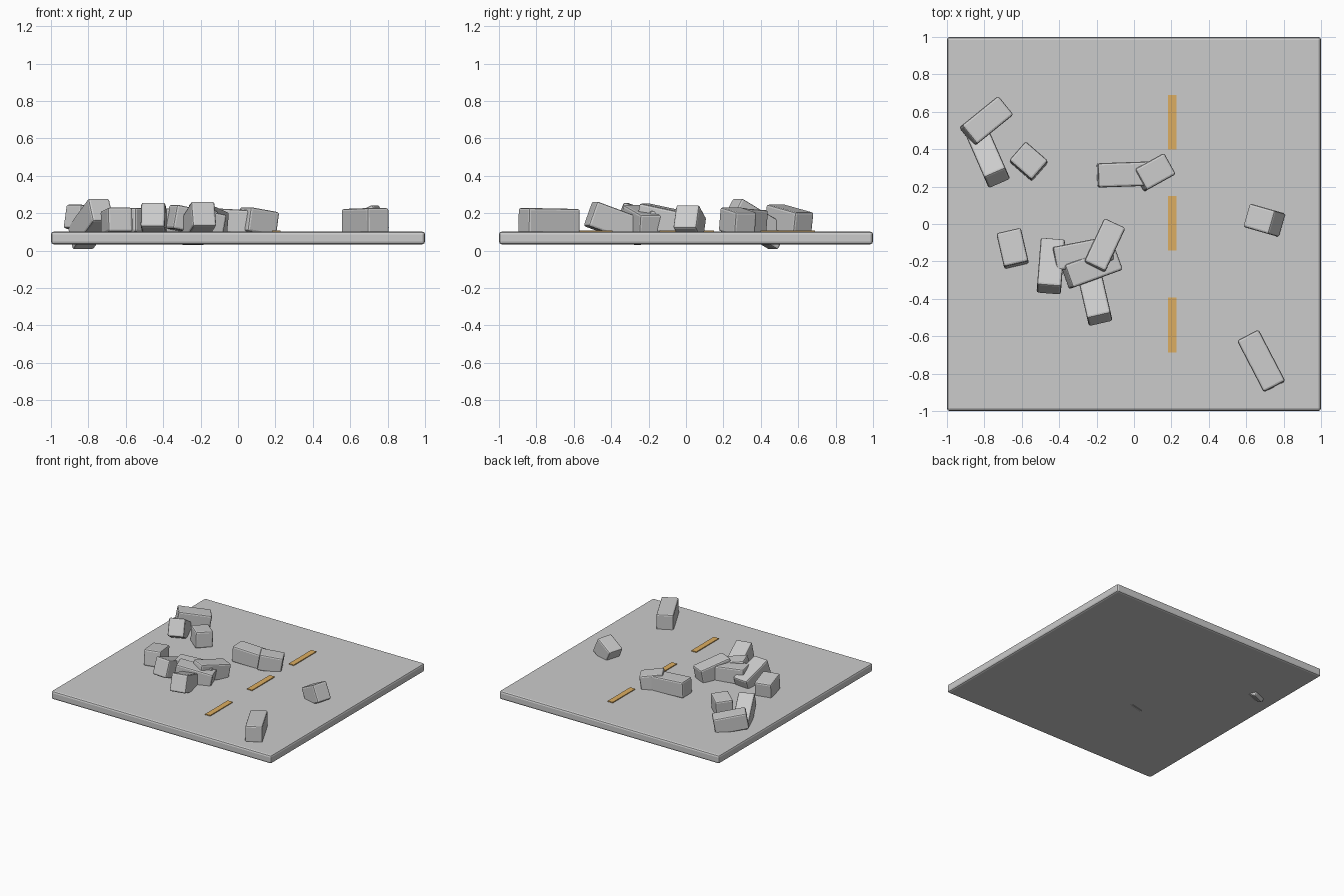
import bpy
from math import radians


def box(name, loc, size, rot=(0, 0, 0), bevel=0.0):
    bpy.ops.mesh.primitive_cube_add(size=1, location=loc)
    ob = bpy.context.object
    ob.name = name
    ob.scale = size
    bpy.ops.object.transform_apply(location=False, rotation=False, scale=True)
    ob.rotation_euler = [radians(a) for a in rot]
    if bevel:
        mod = ob.modifiers.new("worn_edges", 'BEVEL')
        mod.width = bevel
        mod.segments = 2
    return ob


# ground slab
box("ground_slab", (0, 0, 0.068), (2, 2, 0.068), bevel=0.015)

# painted lane dashes
paint = bpy.data.materials.new("lane_paint")
paint.diffuse_color = (0.72, 0.42, 0.12, 1)
for i, y in enumerate((-0.54, 0.005, 0.545)):
    dash = box(f"lane_dash_{i + 1}", (0.205, y, 0.104), (0.045, 0.292, 0.01))
    dash.data.materials.append(paint)

# rubble blocks: x, y, z, length, width, height, heading of raised end, pitch, roll
blocks = [
    (-0.79, 0.55, 0.162, 0.255, 0.13, 0.13, 219, 10, 0),
    (-0.787, 0.372, 0.1425, 0.32, 0.125, 0.14, 293.6, 29, 0),
    (-0.563, 0.335, 0.158, 0.16, 0.135, 0.13, -41, 3, -3),
    (-0.649, -0.13, 0.157, 0.185, 0.135, 0.13, -77, 6, 0),
    (-0.445, -0.225, 0.148, 0.27, 0.13, 0.14, -94.5, 20, 0),
    (-0.273, -0.158, 0.155, 0.31, 0.13, 0.13, 191, 3, 0),
    (-0.215, -0.37, 0.145, 0.31, 0.13, 0.14, -77, 20, 0),
    (-0.225, -0.235, 0.155, 0.29, 0.13, 0.13, 200, 11, 0),
    (-0.16, -0.12, 0.165, 0.26, 0.125, 0.13, 245, 11, 0),
    (-0.045, 0.265, 0.157, 0.30, 0.13, 0.13, 182, 3, 0),
    (0.107, 0.276, 0.155, 0.18, 0.13, 0.13, 209, 9, 0),
    (0.697, 0.02, 0.148, 0.16, 0.13, 0.14, -16, 27, 0),
    (0.68, -0.732, 0.158, 0.31, 0.13, 0.135, -62.5, 1, 0),
]
for i, (x, y, z, l, w, h, yaw, pitch, roll) in enumerate(blocks):
    box(f"rubble_block_{i + 1}", (x, y, z), (l, w, h), (roll, -pitch, yaw), 0.012)
